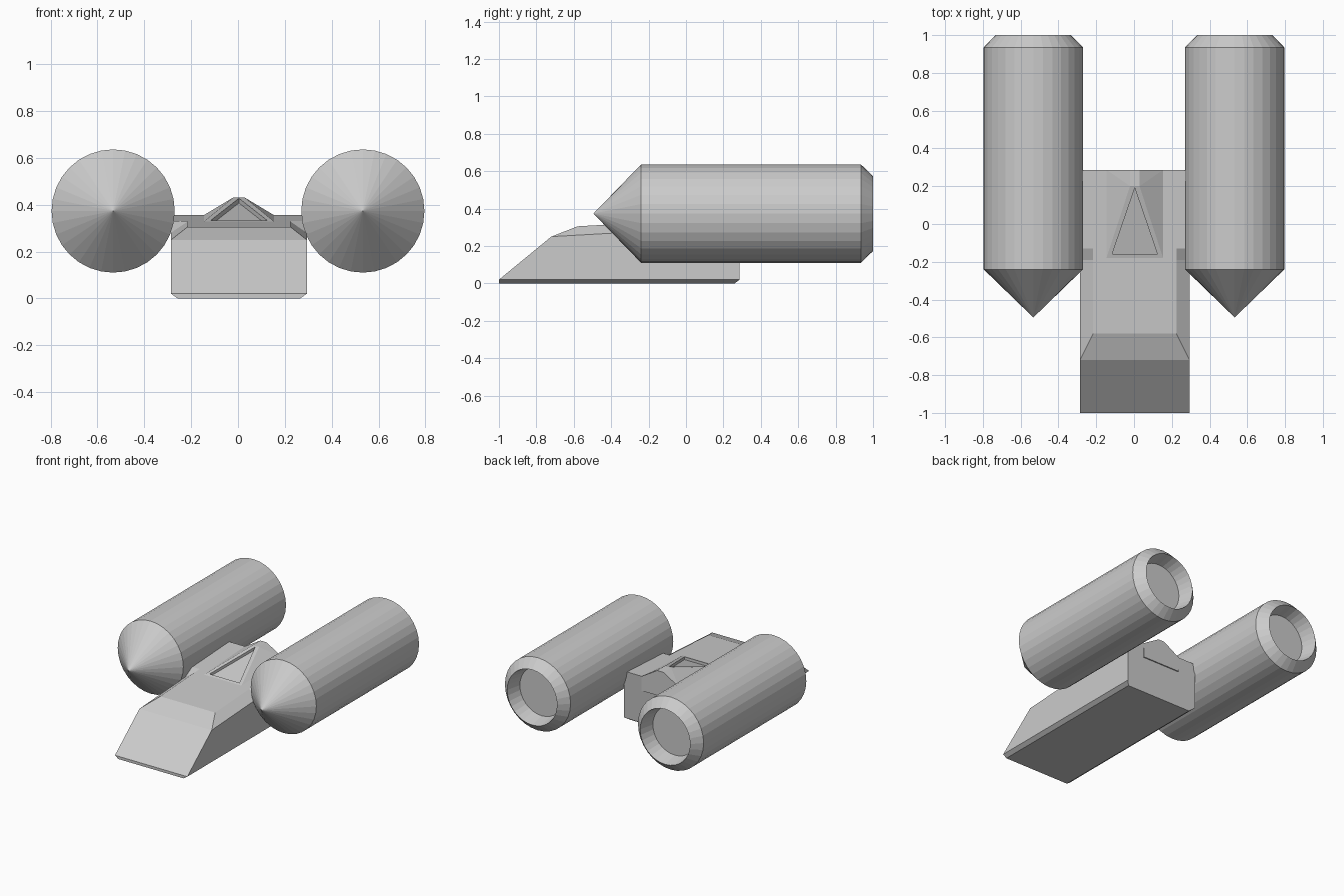
import bpy, bmesh
from math import radians
from mathutils import Matrix, Vector

if "Cube" in bpy.data.objects:
    bpy.data.objects.remove(bpy.data.objects["Cube"])


def add_object(name, bm):
    bmesh.ops.remove_doubles(bm, verts=bm.verts, dist=1e-4)
    bmesh.ops.recalc_face_normals(bm, faces=bm.faces)
    mesh = bpy.data.meshes.new(name)
    bm.to_mesh(mesh)
    bm.free()
    ob = bpy.data.objects.new(name, mesh)
    bpy.context.collection.objects.link(ob)
    return ob


def convex(name, points):
    bm = bmesh.new()
    for p in points:
        bm.verts.new(p)
    bmesh.ops.convex_hull(bm, input=bm.verts)
    bmesh.ops.dissolve_limit(bm, angle_limit=radians(0.5), verts=bm.verts, edges=bm.edges)
    return add_object(name, bm)


def mirrored(points):
    return [(s * x, y, z) for x, y, z in points for s in (1, -1)]


def boolean(target, tool, operation):
    mod = target.modifiers.new("cut", 'BOOLEAN')
    mod.operation, mod.object, mod.solver = operation, tool, 'EXACT'
    bpy.context.view_layer.objects.active = target
    bpy.ops.object.modifier_apply(modifier=mod.name)
    bpy.data.objects.remove(tool)


def engine(name, x):
    # turned profile: cone nose, barrel, chamfered rim, recessed nozzle
    profile = [(0, -.495), (.263, -.24), (.263, .935), (.2, 1), (.175, .89), (0, .89)]
    bm = bmesh.new()
    vs = [bm.verts.new((r, y, 0)) for r, y in profile]
    es = [bm.edges.new(p) for p in zip(vs, vs[1:])]
    bmesh.ops.spin(bm, geom=vs + es, cent=(0, 0, 0), axis=(0, 1, 0),
                   angle=radians(360), steps=32)
    bmesh.ops.translate(bm, verts=bm.verts, vec=(x, 0, .373))
    return add_object(name, bm)


# Hull: half sections from the nose to the tail, lofted
W, B, T = .29, .262, .22
sections = [
    [(B, -1, 0), (W, -1, .02), (W, -1, .02), (W, -1, .02)],
    [(B, -.72, 0), (W, -.72, .02), (W, -.72, .25), (W, -.72, .25)],
    [(B, -.72, 0), (W, -.72, .02), (W, -.72, .25), (T, -.58, .305)],
    [(B, -.19, 0), (W, -.19, .02), (W, -.19, .28), (T, -.19, .3275)],
    [(B, -.13, 0), (W, -.13, .02), (W, -.13, .331), (T, -.13, .331)],
    [(B, .26, 0), (W, .287, .02), (W, .287, .355), (T, .287, .355)],
]
bm = bmesh.new()
rings = []
for half in sections:
    ring = half + [(-x, y, z) for x, y, z in reversed(half)]
    rings.append([bm.verts.new(p) for p in ring])
for a, b in zip(rings, rings[1:]):
    for i in range(8):
        j = (i + 1) % 8
        bm.faces.new((a[i], a[j], b[j], b[i]))
bm.faces.new(rings[0])
bm.faces.new(rings[-1])
bmesh.ops.remove_doubles(bm, verts=bm.verts, dist=1e-4)
bmesh.ops.dissolve_degenerate(bm, edges=bm.edges, dist=1e-4)
hull = add_object("hull", bm)

# Raised cabin with a sloping front, joined to the hull
cabin = convex("cabin", mirrored([
    (.15, -.18, .328), (.15, .287, .355), (.025, .2, .43), (.025, .287, .43),
    (.15, -.18, .25), (.15, .287, .25)]))
boolean(hull, cabin, 'UNION')

# Triangular window sunk into the sloping front
slope = .102 / .38
window = [(.12, -.16), (-.12, -.16), (0, .19)]
cutter = convex("window_cutter", [
    (x, y, .328 + (y + .18) * slope + dz) for x, y in window for dz in (-.02, .1)])
cutter.hide_render = True
boolean(hull, cutter, 'DIFFERENCE')
hull.location.x = .004

# Twin engines
for side, x in (("left", -.533), ("right", .533)):
    engine(side + "_engine", x)
